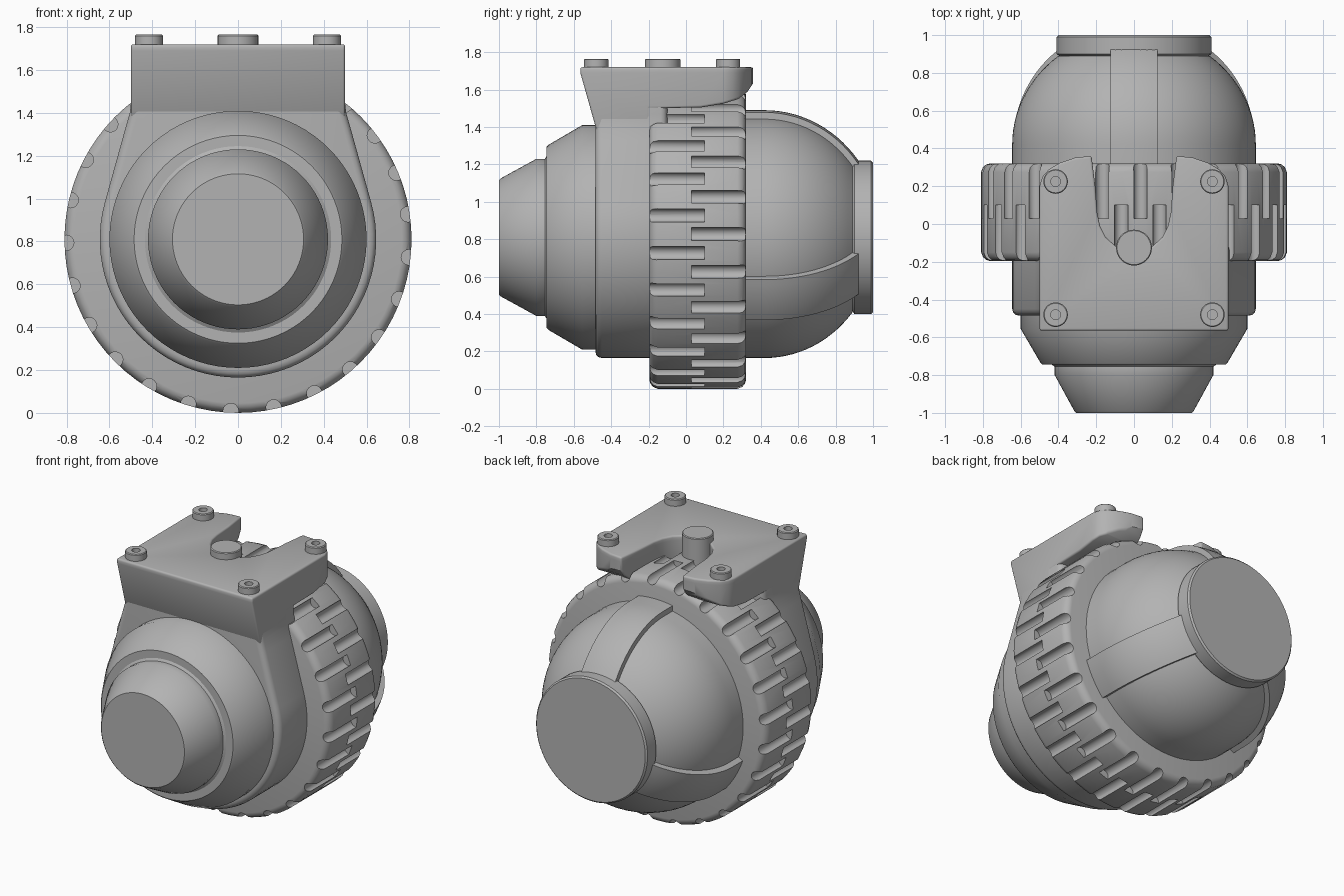
import bpy, bmesh
from math import sin, cos, pi, radians, sqrt
from mathutils import Vector, Matrix

cube = bpy.data.objects.get("Cube")
if cube:
    bpy.data.objects.remove(cube, do_unlink=True)

AXIS_Z = 0.81   # height of the main horizontal axis
SIDES = 80

grey = bpy.data.materials.new("plain grey")
grey.use_nodes = True
grey.diffuse_color = (0.45, 0.45, 0.45, 1)
grey.node_tree.nodes["Principled BSDF"].inputs["Base Color"].default_value = (0.45, 0.45, 0.45, 1)


def add_loops(bm, loops):
    """Bridge matching closed loops and cap both ends."""
    rows = [[bm.verts.new(p) for p in loop] for loop in loops]
    n = len(rows[0])
    for a, b in zip(rows, rows[1:]):
        for i in range(n):
            j = (i + 1) % n
            bm.faces.new((a[i], a[j], b[j], b[i]))
    bm.faces.new(rows[0][::-1])
    bm.faces.new(rows[-1])


def finish(name, bm):
    bmesh.ops.recalc_face_normals(bm, faces=bm.faces[:])
    mesh = bpy.data.meshes.new(name)
    bm.to_mesh(mesh)
    bm.free()
    mesh.materials.append(grey)
    obj = bpy.data.objects.new(name, mesh)
    bpy.context.collection.objects.link(obj)
    return obj


def skin(name, loops):
    bm = bmesh.new()
    add_loops(bm, loops)
    return finish(name, bm)


def select(obj):
    bpy.ops.object.select_all(action='DESELECT')
    obj.select_set(True)
    bpy.context.view_layer.objects.active = obj


def smooth(obj):
    select(obj)
    bpy.ops.object.shade_smooth_by_angle(angle=radians(32))


def bevel(obj, width):
    select(obj)
    mod = obj.modifiers.new("Bevel", 'BEVEL')
    mod.width, mod.segments = width, 3
    mod.limit_method, mod.angle_limit = 'ANGLE', radians(40)
    bpy.ops.object.modifier_apply(modifier=mod.name)


def cut(obj, cutter):
    select(obj)
    cutter.hide_render = True
    mod = obj.modifiers.new("Cut", 'BOOLEAN')
    mod.operation, mod.solver, mod.object = 'DIFFERENCE', 'EXACT', cutter
    bpy.ops.object.modifier_apply(modifier=mod.name)
    bpy.data.objects.remove(cutter, do_unlink=True)


def circle(r, n=SIDES):
    return [(r * cos(2 * pi * i / n), r * sin(2 * pi * i / n)) for i in range(n)]


def lathe_y(name, profile):
    """Turn (y, radius) pairs about the main axis."""
    obj = skin(name, [[(x, y, AXIS_Z + z) for x, z in circle(r)] for y, r in profile])
    return obj


def lathe_z(name, x, y, profile):
    """Turn (z, radius) pairs about an upright axis."""
    obj = skin(name, [[(x + a, y + b, z) for a, b in circle(r, 32)] for z, r in profile])
    smooth(obj)


# Stepped front nose
smooth(lathe_y("front_nose", [
    (-0.4, 0.6), (-0.555, 0.6), (-0.735, 0.495), (-0.745, 0.485), (-0.745, 0.435), (-0.755, 0.42),
    (-0.8, 0.42), (-0.99, 0.316), (-1.0, 0.306)]))

# Rear dome and end cap
arc = [0.9 * i / 14 for i in range(15)]
smooth(lathe_y("rear_dome", [(0.2, 0.645)] + [(0.42 + 0.6 * sin(t), 0.645 * cos(t)) for t in arc]))
smooth(lathe_y("rear_cap", [(0.8, 0.395), (0.89, 0.395), (0.9, 0.41), (0.99, 0.41), (1.0, 0.4)]))

# Three raised bands over the dome
outer = [(0.25, 0.68)] + [(0.42 + 0.63 * sin(t * 1.03), 0.68 * cos(t * 1.03)) for t in arc]
section = outer + [(y - 0.02, r - 0.07) for y, r in reversed(outer)]
for name, angle in (("top_band", 0), ("left_band", 120), ("right_band", 240)):
    loops = []
    for i in range(9):
        x = -0.125 + 0.25 * i / 8
        loops.append([(x, y, sqrt(r * r - x * x)) for y, r in section])
    band = skin(name, loops)
    band.data.transform(Matrix.Translation((0, 0, AXIS_Z)) @ Matrix.Rotation(radians(angle), 4, 'Y'))
    smooth(band)

# Grip ring with two staggered rows of round grooves
ring = lathe_y("grip_ring", [
    (-0.195, 0.765), (-0.19, 0.783), (-0.175, 0.8), (-0.15, 0.81),
    (0.275, 0.81), (0.3, 0.8), (0.315, 0.783), (0.32, 0.765)])
bm = bmesh.new()
COUNT = 25
for start, end, offset in ((-0.3, 0.1, -6), (0.03, 0.4, 1.2)):
    for k in range(COUNT):
        a = radians(offset) + 2 * pi * k / COUNT
        cx, cz = 0.802 * cos(a), AXIS_Z + 0.802 * sin(a)
        add_loops(bm, [[(cx + u, y, cz + v) for u, v in circle(0.036, 16)] for y in (start, end)])
cut(ring, finish("groove_cutter", bm))
smooth(ring)

# Housing: round below, straight flanks tapering up to the mount
low, high = radians(-195.5), radians(15.5)
outline = [(0.645 * cos(low + (high - low) * i / 48), AXIS_Z + 0.645 * sin(low + (high - low) * i / 48))
           for i in range(49)]
outline += [(0.525, 1.33), (0.505, 1.4), (0.497, 1.47), (0.497, 1.58)]
outline += [(-x, z) for x, z in reversed(outline[-4:])]
housing = skin("housing", [[(x, y, z) for x, z in outline] for y in (-0.485, -0.1)])
bevel(housing, 0.035)
smooth(housing)

# Mount plate with a U-shaped opening and a sloping front
half = [(0.5, -0.565), (0.5, 0.2), (0.485, 0.25), (0.45, 0.29), (0.39, 0.325), (0.31, 0.352), (0.225, 0.36),
        (0.205, 0.2), (0.195, 0.06), (0.18, -0.01), (0.15, -0.07), (0.1, -0.115), (0.05, -0.135)]
plan = half + [(-x, y) for x, y in reversed(half)]
mount = skin("mount_plate", [
    [(x, y + 0.093 if y < -0.4 else y, 1.36) for x, y in plan],
    [(x, y, 1.69) for x, y in plan],
    [(x, y, 1.72) for x, y in plan]])
under = [(-0.195, 1.2), (-0.195, 1.5), (0.08, 1.505), (0.2, 1.525), (0.28, 1.55), (0.33, 1.59),
         (0.37, 1.65), (0.45, 1.7), (0.45, 1.2)]
cut(mount, skin("underside_cutter", [[(x, y, z) for y, z in under] for x in (-0.8, 0.8)]))
bevel(mount, 0.012)
smooth(mount)

# Corner screws and centre pin
for y, end in ((-0.48, "front"), (0.225, "rear")):
    for x, side in ((0.415, "left"), (-0.415, "right")):
        lathe_z(f"{end}_{side}_screw", x, y, [(1.69, 0.065), (1.76, 0.065), (1.765, 0.06), (1.765, 0.026), (1.735, 0.026)])
lathe_z("centre_pin", 0, -0.125, [(1.55, 0.095), (1.76, 0.095), (1.765, 0.09)])
